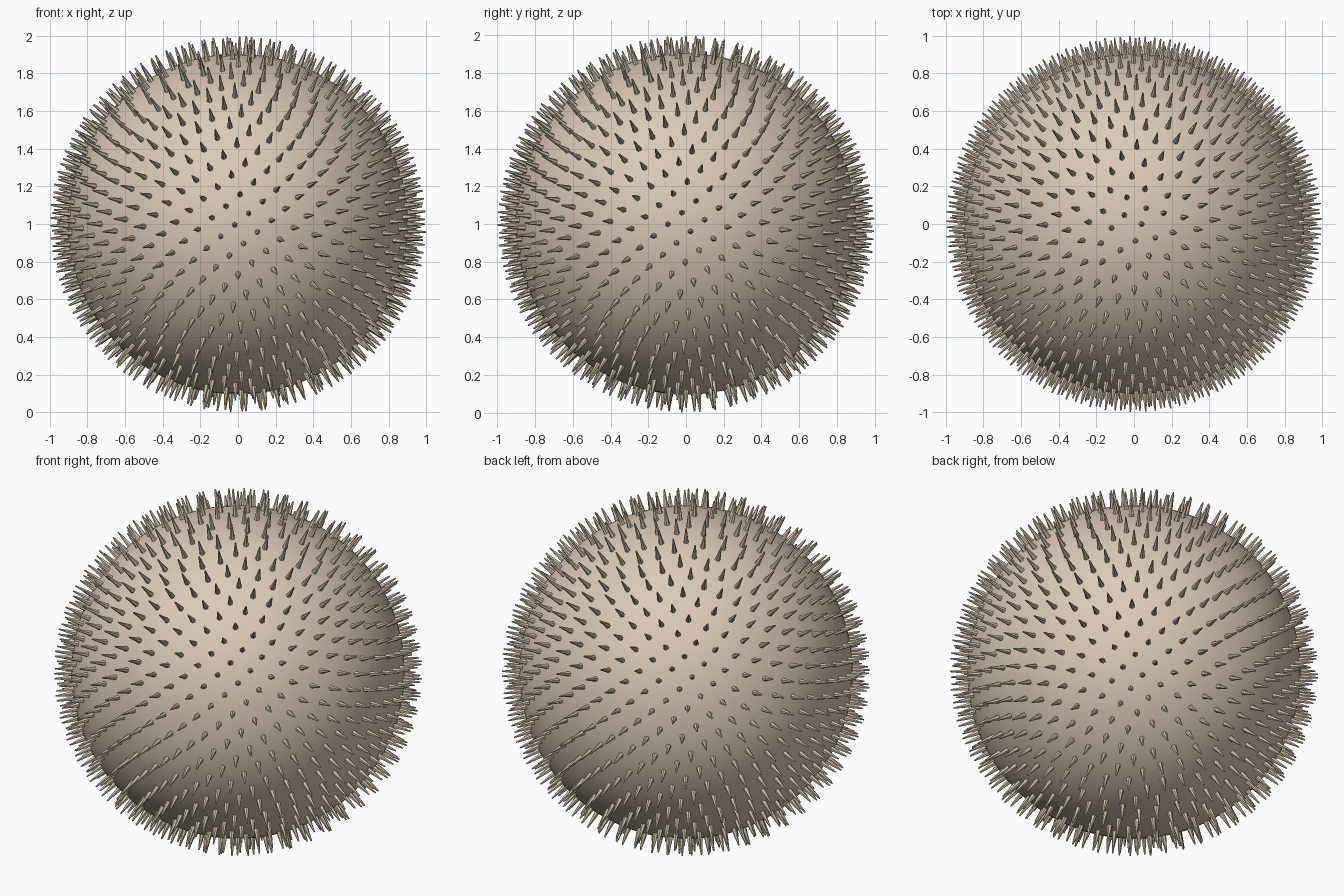
import bpy, bmesh, math
from mathutils import Vector, Matrix

if "Cube" in bpy.data.objects:
    bpy.data.objects.remove(bpy.data.objects["Cube"])

CENTRE = Vector((0, 0, 1))
BODY_R = 0.905      # radius of the ball
TIP_R = 1.0         # distance of the spine tips from the centre
COUNT = 1000
SIDES = 6


def material(name, rgb):
    m = bpy.data.materials.new(name)
    m.diffuse_color = (*rgb, 1)
    m.use_nodes = True
    m.node_tree.nodes["Principled BSDF"].inputs["Base Color"].default_value = m.diffuse_color
    return m


# Smooth round body
bpy.ops.mesh.primitive_uv_sphere_add(segments=96, ring_count=48, radius=BODY_R, location=CENTRE)
body = bpy.context.object
body.name = "round_body"
bpy.ops.object.shade_smooth()
body.data.materials.append(material("body_tan", (0.70, 0.58, 0.47)))

# Short faceted spines, spread evenly on a golden-angle spiral
bm = bmesh.new()
golden = math.pi * (3 - math.sqrt(5))
base = BODY_R - 0.01
length = TIP_R - base
for i in range(COUNT):
    z = 1 - 2 * (i + 0.5) / COUNT
    r = math.sqrt(1 - z * z)
    d = Vector((r * math.cos(i * golden), r * math.sin(i * golden), z))
    turn = d.to_track_quat('Z', 'Y').to_matrix().to_4x4()
    place = Matrix.Translation(d * (base + length / 2)) @ turn
    bmesh.ops.create_cone(bm, cap_ends=True, segments=SIDES, radius1=0.016,
                          radius2=0.004, depth=length, matrix=place)
mesh = bpy.data.meshes.new("spines")
bm.to_mesh(mesh)
bm.free()
spines = bpy.data.objects.new("spines", mesh)
spines.location = CENTRE
bpy.context.collection.objects.link(spines)
mesh.materials.append(material("spine_tan", (0.60, 0.52, 0.40)))
